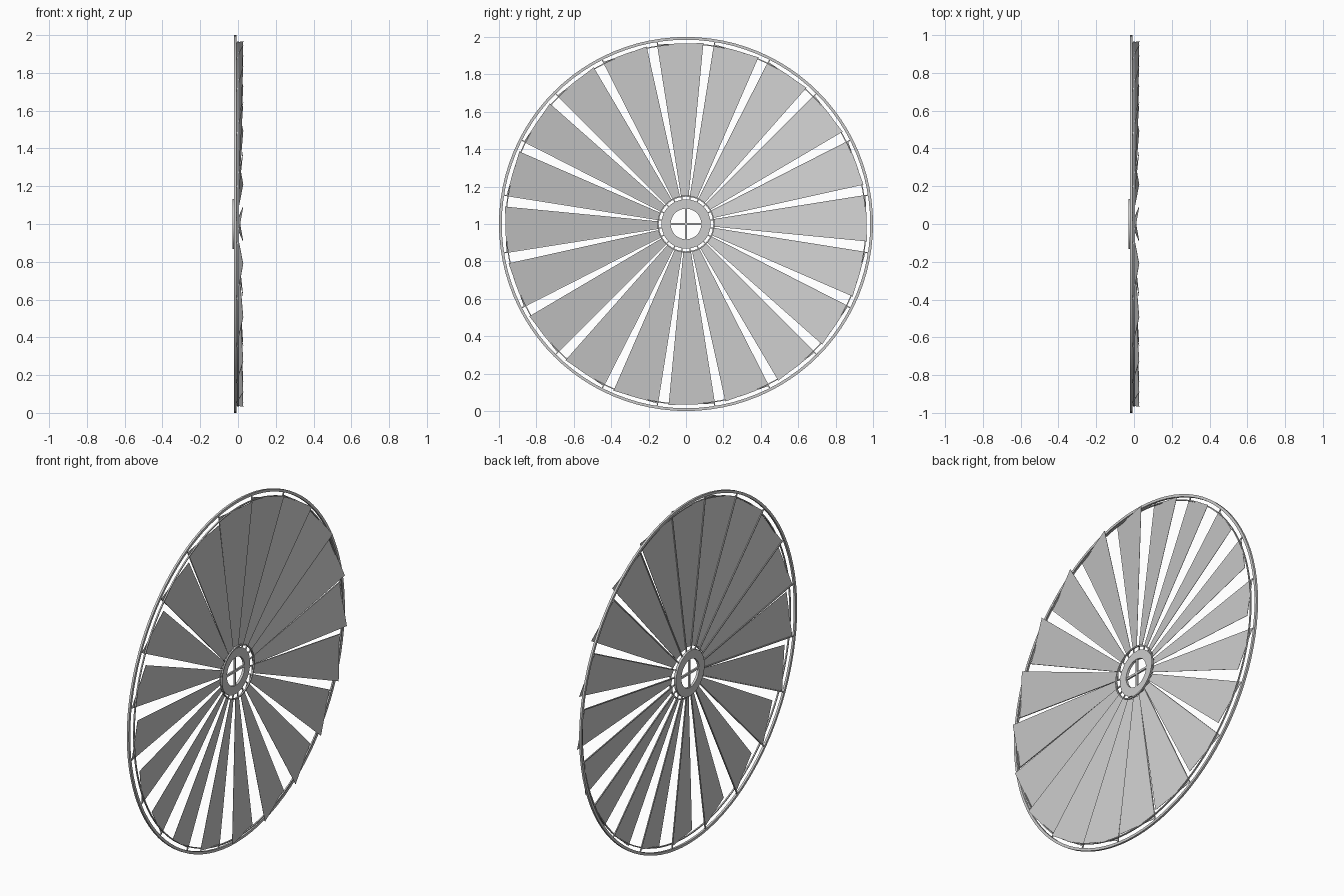
import bpy, bmesh
from math import sin, cos, pi, radians

if "Cube" in bpy.data.objects:
    bpy.data.objects.remove(bpy.data.objects["Cube"])

N = 20          # number of blades
CZ = 1.0        # axle height
STEP = 2 * pi / N


def pt(r, a, x):
    return (x, r * cos(a), CZ + r * sin(a))


def finish(name, bm, smooth=False):
    bmesh.ops.recalc_face_normals(bm, faces=bm.faces)
    me = bpy.data.meshes.new(name)
    bm.to_mesh(me)
    bm.free()
    ob = bpy.data.objects.new(name, me)
    bpy.context.collection.objects.link(ob)
    if smooth:
        bpy.ops.object.select_all(action='DESELECT')
        ob.select_set(True)
        bpy.context.view_layer.objects.active = ob
        bpy.ops.object.shade_smooth_by_angle(angle=radians(35))
    return ob


def ring(name, r0, r1, x0, x1, seg=96):
    """Flat band swept round the axle."""
    bm = bmesh.new()
    loops = [[bm.verts.new(pt(r, 2 * pi * i / seg, x))
              for r, x in ((r0, x0), (r1, x0), (r1, x1), (r0, x1))] for i in range(seg)]
    for i in range(seg):
        a, b = loops[i], loops[(i + 1) % seg]
        for k in range(4):
            bm.faces.new((a[k], a[(k + 1) % 4], b[(k + 1) % 4], b[k]))
    return finish(name, bm, True)


def bar(bm, a, r0, r1, w, x0, x1):
    """Radial bar of width w at angle a."""
    v = []
    for x in (x0, x1):
        for r, t in ((r0, -w / 2), (r1, -w / 2), (r1, w / 2), (r0, w / 2)):
            v.append(bm.verts.new((x, r * cos(a) - t * sin(a), CZ + r * sin(a) + t * cos(a))))
    for f in ((0, 1, 2, 3), (4, 5, 6, 7), (0, 1, 5, 4), (1, 2, 6, 5), (2, 3, 7, 6), (3, 0, 4, 7)):
        bm.faces.new([v[i] for i in f])


# Rims and hub
ring("outer_rim", 0.985, 1.0, -0.020, -0.008)
ring("blade_tip_ring", 0.960, 0.966, -0.004, 0.004)
ring("blade_root_ring", 0.146, 0.153, -0.006, 0.002, 48)
ring("hub_ring", 0.082, 0.132, -0.028, -0.014, 48)

# Cross inside the hub
bm = bmesh.new()
for k in range(2):
    bar(bm, k * pi / 2, -0.09, 0.09, 0.012, -0.026, -0.016)
finish("hub_cross", bm)

# Thin spokes along the leading edge of each blade
bm = bmesh.new()
for i in range(N):
    bar(bm, (i + 0.5) * STEP, 0.125, 0.99, 0.006, -0.020, -0.014)
finish("spokes", bm)

# Pitched sheet blades
bm = bmesh.new()
for i in range(N):
    a0 = (i + 0.5) * STEP
    a1 = a0 - radians(14.5)
    quad = ((0.150, a0, -0.016), (0.972, a0, -0.016), (0.972, a1, 0.0265), (0.150, a1, -0.008))
    lo = [bm.verts.new(pt(r, a, x)) for r, a, x in quad]
    hi = [bm.verts.new(pt(r, a, x + 0.0015)) for r, a, x in quad]
    bm.faces.new(lo)
    bm.faces.new(hi)
    for k in range(4):
        j = (k + 1) % 4
        bm.faces.new((lo[k], lo[j], hi[j], hi[k]))
finish("blades", bm)
